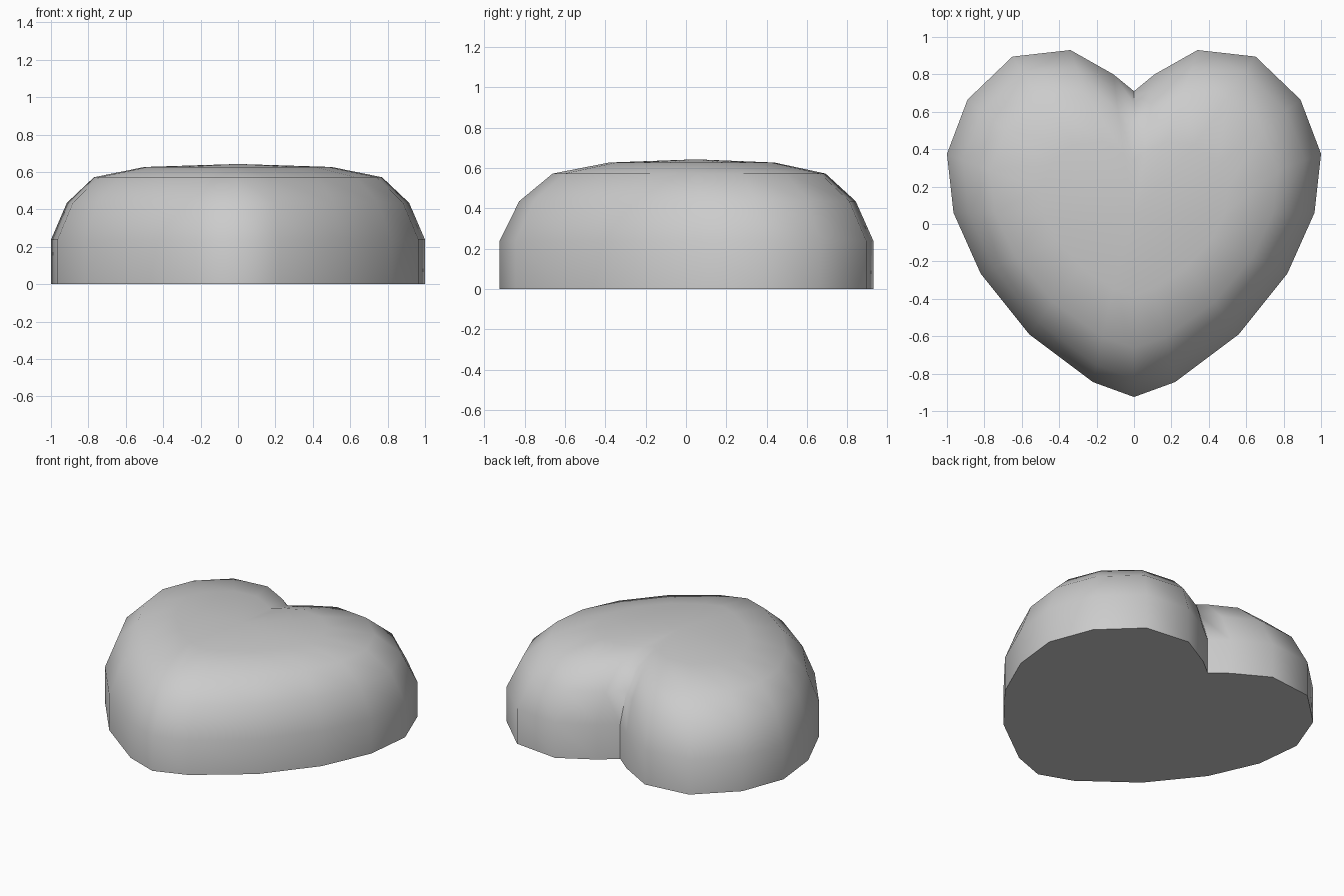
import bpy, bmesh, math

if "Cube" in bpy.data.objects:
    bpy.data.objects.remove(bpy.data.objects["Cube"])

# Right half of the heart outline, notch to tip
half = [(0, .71), (.11, .80), (.34, .93), (.65, .895), (.89, .665), (1, .375),
        (.965, .06), (.82, -.265), (.56, -.59), (.22, -.845), (0, -.925)]
outline = half + [(-x, y) for x, y in reversed(half[1:-1])]

# Domed profile: x scale, y scale, height
rings = [(1, 1, 0), (1, 1, .238), (.915, .9, .435), (.77, .73, .572), (.5, .442, .627)]
CY = .05

bm = bmesh.new()
loops = [[bm.verts.new((x * sx, CY + (y - CY) * sy, z)) for x, y in outline]
         for sx, sy, z in rings]
n = len(outline)

# Walls and shoulder
for a, b in zip(loops, loops[1:]):
    for i in range(n):
        j = (i + 1) % n
        bm.faces.new((a[i], a[j], b[j], b[i]))

# Crown and flat base
top = bm.verts.new((0, CY, .643))
for i in range(n):
    bm.faces.new((loops[-1][i], loops[-1][(i + 1) % n], top))
bm.faces.new(loops[0])
bmesh.ops.recalc_face_normals(bm, faces=bm.faces)

mesh = bpy.data.meshes.new("heart")
bm.to_mesh(mesh)
bm.free()
heart = bpy.data.objects.new("heart", mesh)
bpy.context.collection.objects.link(heart)

# Smooth body with a crisp base edge
bpy.context.view_layer.objects.active = heart
heart.select_set(True)
bpy.ops.object.shade_smooth_by_angle(angle=math.radians(75))
